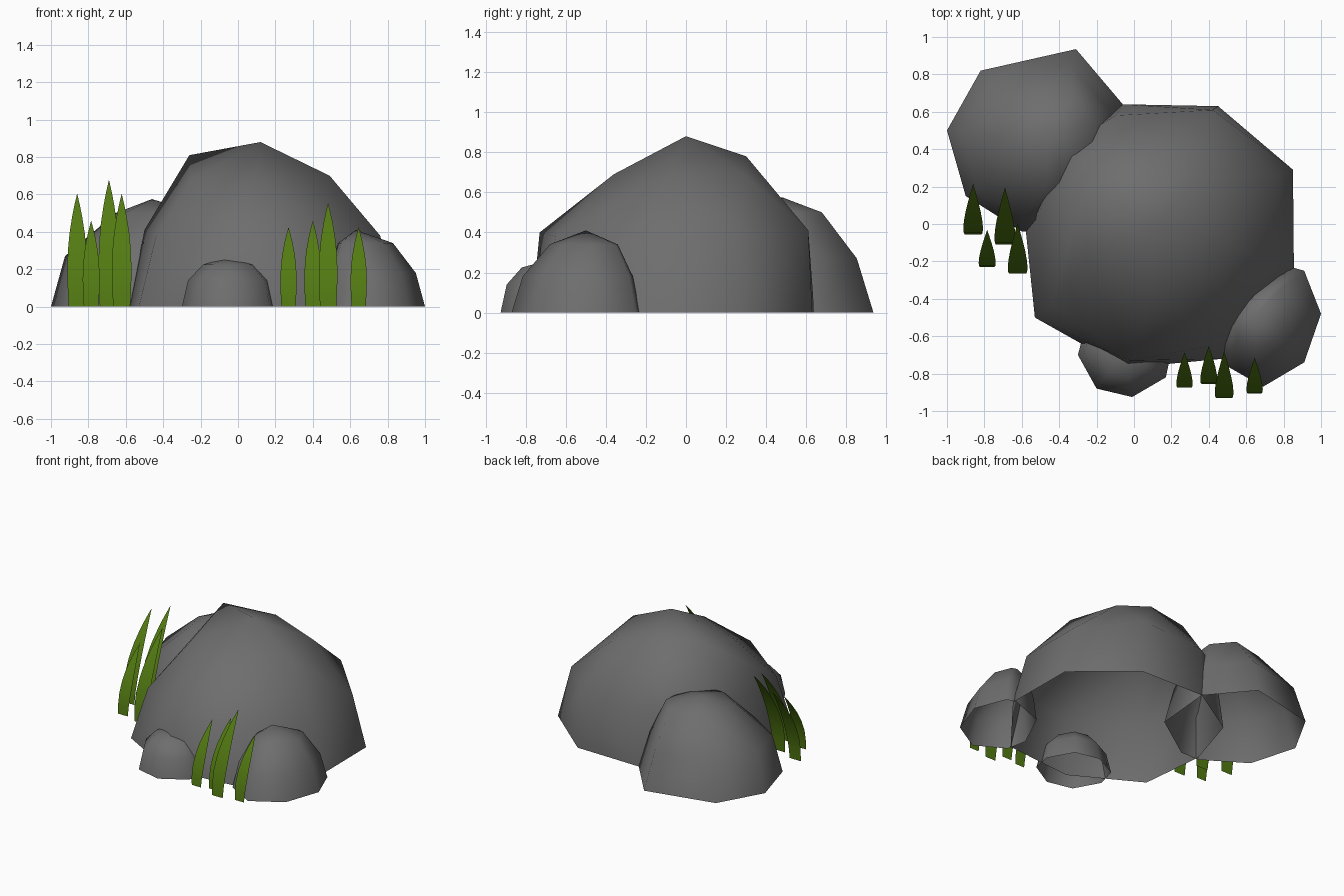
import bpy, bmesh
from mathutils import Vector

if "Cube" in bpy.data.objects:
    bpy.data.objects.remove(bpy.data.objects["Cube"])


def material(name, rgb):
    m = bpy.data.materials.new(name)
    m.diffuse_color = (*rgb, 1.0)
    m.use_nodes = True
    m.node_tree.nodes["Principled BSDF"].inputs["Base Color"].default_value = m.diffuse_color
    return m


STONE = material("stone grey", (0.155, 0.155, 0.158))
GRASS = material("grass green", (0.085, 0.195, 0.006))


def add_object(name, bm, mat, smooth):
    mesh = bpy.data.meshes.new(name)
    bm.to_mesh(mesh)
    bm.free()
    mesh.materials.append(mat)
    for p in mesh.polygons:
        p.use_smooth = smooth
    ob = bpy.data.objects.new(name, mesh)
    bpy.context.collection.objects.link(ob)
    return ob


def hull_rock(name, points):
    """Convex boulder through the points, left open underneath."""
    bm = bmesh.new()
    for p in points:
        bm.verts.new(p)
    bmesh.ops.convex_hull(bm, input=bm.verts[:])
    bmesh.ops.delete(bm, geom=[v for v in bm.verts if not v.link_faces], context='VERTS')
    bmesh.ops.recalc_face_normals(bm, faces=bm.faces[:])
    floor = [f for f in bm.faces if all(v.co.z < 0.001 for v in f.verts)]
    bmesh.ops.delete(bm, geom=floor, context='FACES')
    return add_object(name, bm, STONE, True)


def ring_rock(name, outline, centre, rings, peak):
    """Boulder from a ground outline, shrunken rings (z, scale, cx, cy) and a peak."""
    pts = [(x, y, 0) for x, y in outline] + [peak]
    for z, s, cx, cy in rings:
        pts += [(cx + (x - centre[0]) * s, cy + (y - centre[1]) * s, z) for x, y in outline]
    return hull_rock(name, pts)


# Large central boulder
hull_rock("main_boulder", [
    (-.06, .64, 0), (.45, .63, 0), (.85, .29, 0), (.855, -.25, 0), (.48, -.72, 0),
    (-.05, -.77, 0), (-.53, -.5, 0), (-.58, -.02, 0), (-.45, .4, 0),
    (-.1, .58, .4), (.42, .61, .41), (.76, .26, .38), (.76, -.22, .38), (.42, -.65, .38),
    (-.02, -.73, .4), (-.44, -.43, .37), (-.5, .08, .41), (-.36, .42, .42),
    (.49, -.08, .7), (.4, .3, .68), (.1, .3, .78), (-.26, .2, .81),
    (-.25, -.2, .68), (.1, -.36, .69), (.12, 0, .88)])

# Boulder behind on the left
ring_rock("back_boulder",
          [(-1, .5), (-.82, .82), (-.31, .935), (-.06, .64),
           (-.1, .2), (-.45, -.04), (-.6, -.04), (-.9, .15)], (-.5, .45),
          [(.27, .85, -.5, .44), (.5, .47, -.42, .45)], (-.46, .48, .575))

# Boulder at the front right
ring_rock("right_boulder",
          [(1, -.48), (.91, -.25), (.84, -.23), (.58, -.33),
           (.45, -.6), (.48, -.75), (.69, -.87), (.91, -.74)], (.72, -.55),
          [(.18, .86, .71, -.54), (.34, .53, .68, -.51)], (.63, -.5, .41))

# Small stone at the front
ring_rock("front_stone",
          [(-.3, -.7), (-.2, -.88), (-.01, -.925), (.17, -.82),
           (.2, -.68), (.1, -.5), (-.08, -.46), (-.26, -.55)], (-.05, -.69),
          [(.14, .87, -.05, -.69), (.225, .55, -.05, -.69)], (-.05, -.69, .26))

# Grass blades: flat strips that bend backwards towards the tip
PROFILE = [(0, .86), (.15, .95), (.32, 1), (.5, .93), (.65, .77), (.8, .5), (.9, .27)]


def blade(name, x, y, height, lean):
    width = .1 * height + .045
    at = lambda t, side: Vector((x + side * width / 2, y + lean * t ** 1.9, height * t))
    bm = bmesh.new()
    rows = [(bm.verts.new(at(t, -w)), bm.verts.new(at(t, w))) for t, w in PROFILE]
    tip = bm.verts.new(at(1, 0))
    for (a, b), (c, d) in zip(rows, rows[1:]):
        bm.faces.new((a, b, d, c))
    bm.faces.new((*rows[-1], tip))
    add_object(name, bm, GRASS, True)


TUFTS = {
    "left_grass": [(-.86, -.055, .605, .27), (-.785, -.23, .46, .2),
                   (-.69, -.11, .68, .305), (-.622, -.265, .605, .27)],
    "right_grass": [(.27, -.875, .425, .19), (.4, -.855, .46, .205),
                    (.482, -.93, .555, .25), (.645, -.905, .425, .19)],
}
for tuft, blades in TUFTS.items():
    for i, b in enumerate(blades, 1):
        blade(f"{tuft}_blade_{i}", *b)
